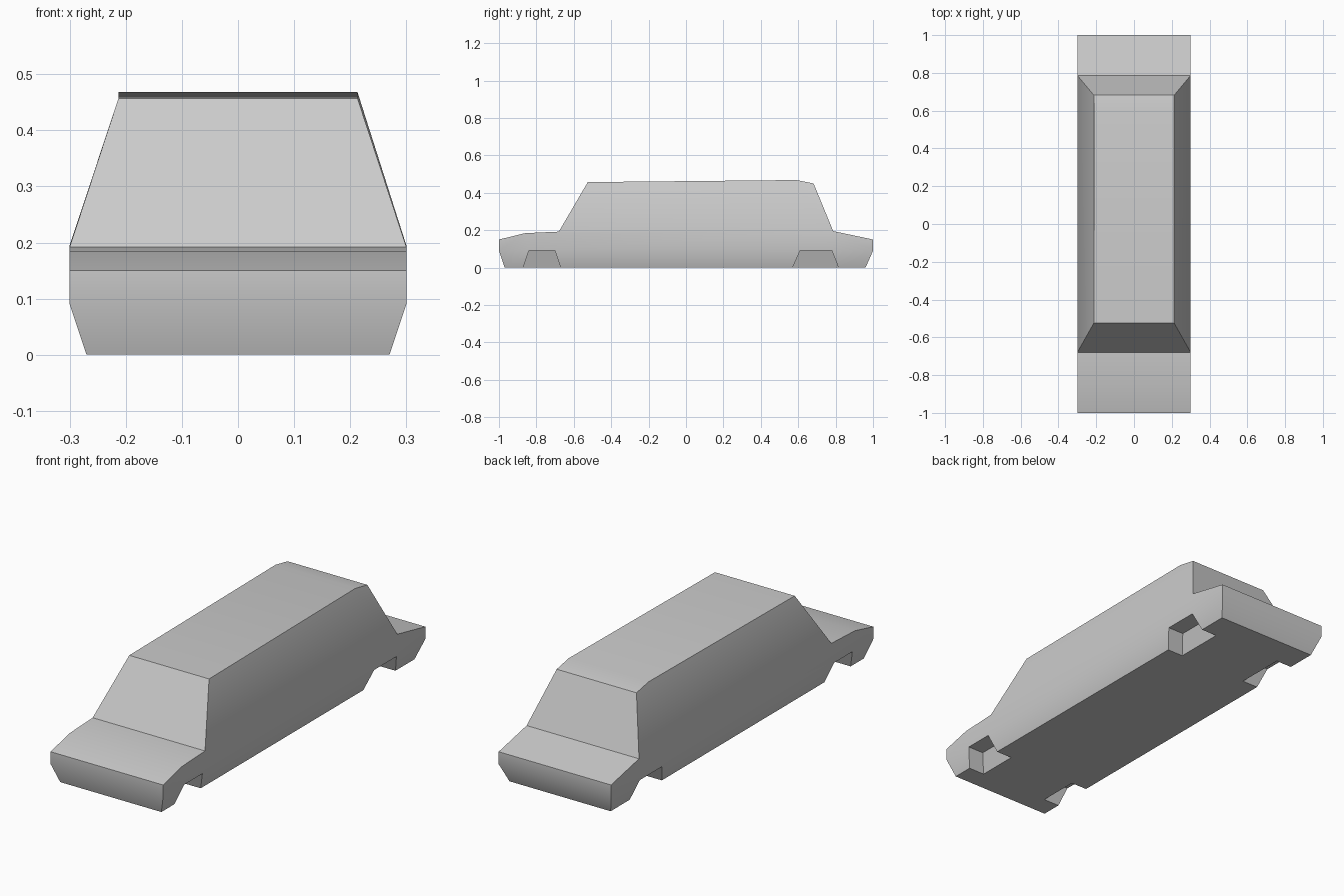
import bpy, bmesh, math

if "Cube" in bpy.data.objects:
    bpy.data.objects.remove(bpy.data.objects["Cube"])

HALF, FLOOR, ROOF = 0.30, 0.27, 0.213   # half widths of belt, floor and roof
BELT_Z = 0.09                           # height of wheel arches / belt crease
ARCH_DEPTH = 0.085
# wheel arches: floor front, top front, top rear, floor rear (y)
ARCHES = [(-0.87, -0.84, -0.70, -0.67), (0.57, 0.61, 0.78, 0.815)]

bm = bmesh.new()


def face(points):
    bm.faces.new([bm.verts.new(p) for p in points])


def flip(points):
    return [(-x, y, z) for x, y, z in points]


def both_sides(points):
    face(points)
    face(flip(points))


# Side outline chains
hood = [(HALF, -1, 0.15), (HALF, -0.86, 0.184), (HALF, -0.68, 0.192)]
roof = [(ROOF, -0.525, 0.457), (ROOF, 0.59, 0.468), (ROOF, 0.682, 0.45)]
trunk = [(HALF, 0.787, 0.195), (HALF, 1, 0.15)]
front_bumper = [(FLOOR, -0.97, 0), (HALF, -1, BELT_Z)]
rear_bumper = [(HALF, 1, BELT_Z), (FLOOR, 0.96, 0)]

# Bumpers, hood, windows, roof and trunk: panels spanning the full width
outline = front_bumper + hood + roof + trunk + rear_bumper
for p, q in zip(outline, outline[1:]):
    face([p, q] + flip([q, p]))

# Cabin sides
both_sides([hood[-1]] + roof + [trunk[0]])

# Vertical belt sides
belt = [(HALF, y, BELT_Z) for a in ARCHES for y in a[1:3]]
belt = [front_bumper[1]] + belt + [rear_bumper[0]]
both_sides(hood + trunk + belt[::-1])

# Tapered sills between the wheel arches
sill = [(FLOOR, y, 0) for a in ARCHES for y in (a[0], a[3])]
sill = [front_bumper[0]] + sill + [rear_bumper[1]]
for i in range(0, len(belt), 2):
    both_sides([sill[i], sill[i + 1], belt[i + 1], belt[i]])

# Wheel arch pockets, and the floor edge running around them
floor_edge = [sill[0]]
for f0, t0, t1, f1 in ARCHES:
    outer = [(FLOOR, f0, 0), (HALF, t0, BELT_Z), (HALF, t1, BELT_Z), (FLOOR, f1, 0)]
    inner = [(x - ARCH_DEPTH, y, z) for x, y, z in outer]
    for i in range(3):
        both_sides([outer[i], outer[i + 1], inner[i + 1], inner[i]])
    both_sides(inner)
    floor_edge += [outer[0], inner[0], inner[3], outer[3]]
floor_edge.append(sill[-1])

# Floor
face(floor_edge + flip(floor_edge[::-1]))

bmesh.ops.remove_doubles(bm, verts=bm.verts[:], dist=0.0005)
bmesh.ops.recalc_face_normals(bm, faces=bm.faces[:])
mesh = bpy.data.meshes.new("car_body")
bm.to_mesh(mesh)
bm.free()

car = bpy.data.objects.new("car_body", mesh)
bpy.context.collection.objects.link(car)
bpy.context.view_layer.objects.active = car
car.select_set(True)
bpy.ops.object.shade_smooth_by_angle(angle=math.radians(30))
